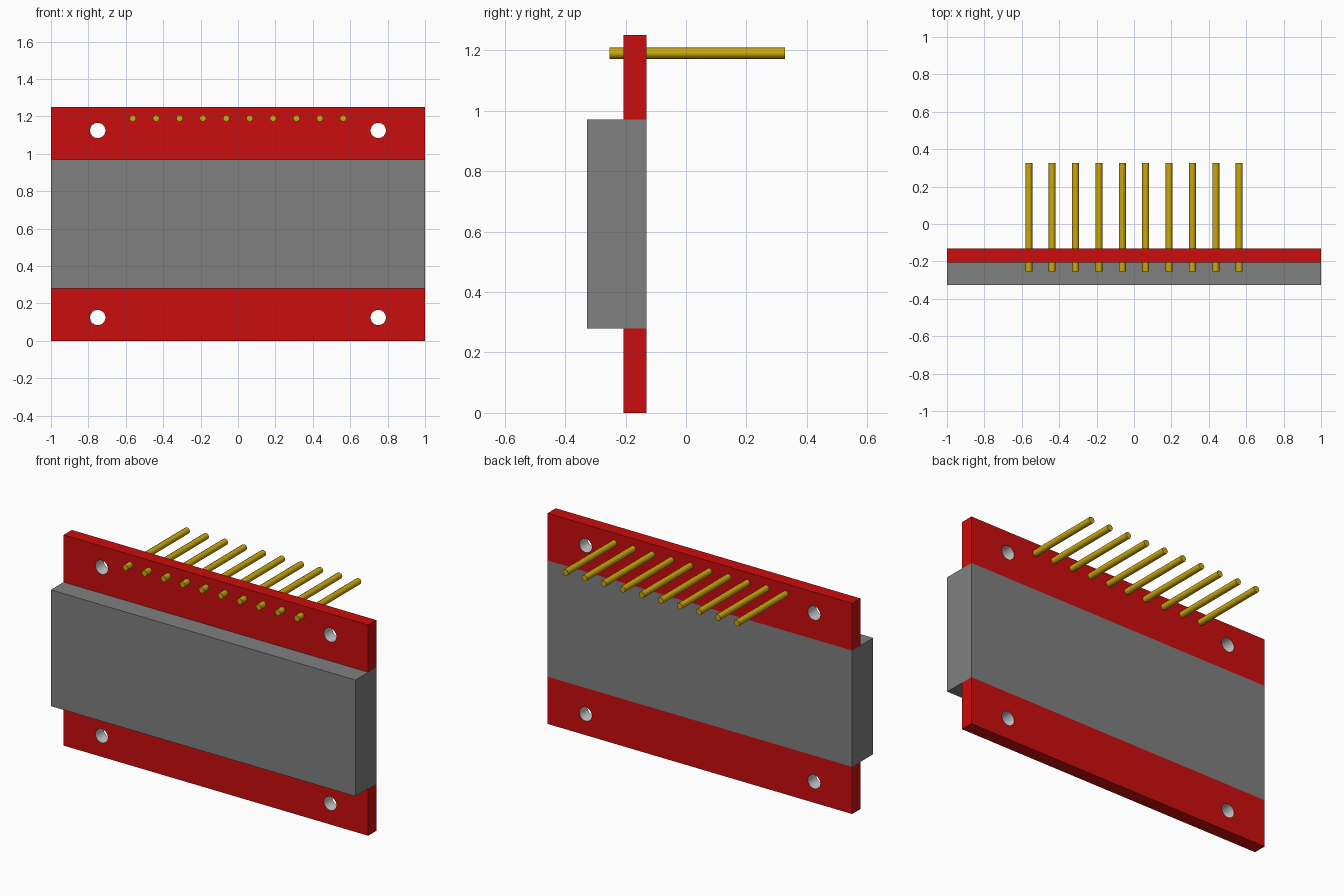
import bpy, math

cube = bpy.data.objects.get("Cube")
if cube:
    bpy.data.objects.remove(cube, do_unlink=True)


def srgb(*c):
    return tuple((v / 12.92 if v <= 0.04045 else ((v + 0.055) / 1.055) ** 2.4) for v in c) + (1.0,)


def material(name, colour):
    m = bpy.data.materials.new(name)
    m.use_nodes = True
    m.diffuse_color = colour
    m.node_tree.nodes["Principled BSDF"].inputs["Base Color"].default_value = colour
    return m


red = material("board red", srgb(0.80, 0.05, 0.05))
grey = material("body grey", srgb(0.50, 0.50, 0.50))
gold = material("pin gold", srgb(0.80, 0.66, 0.05))
silver = material("hole lining", srgb(0.80, 0.80, 0.80))


def box(name, lo, hi, mat):
    bpy.ops.mesh.primitive_cube_add(size=1, location=[(a + b) / 2 for a, b in zip(lo, hi)])
    ob = bpy.context.object
    ob.name = name
    ob.scale = [b - a for a, b in zip(lo, hi)]
    bpy.ops.object.transform_apply(location=True, rotation=False, scale=True)
    ob.data.materials.append(mat)
    return ob


def rod(name, x, z, y0, y1, radius, sides, mat):
    bpy.ops.mesh.primitive_cylinder_add(vertices=sides, radius=radius, depth=y1 - y0,
                                        location=(x, (y0 + y1) / 2, z),
                                        rotation=(math.pi / 2, 0, 0))
    ob = bpy.context.object
    ob.name = name
    bpy.ops.object.transform_apply(location=True, rotation=True, scale=True)
    ob.data.materials.append(mat)
    return ob


FRONT, BOARD, BACK = -0.327, -0.207, -0.13     # body front, board front, shared back
LOW, HIGH, TOP = 0.28, 0.97, 1.25              # body bottom, body top, board top
HOLE_X, HOLE_R = 0.75, 0.041

# Display body, flush with the back of the board
box("display_body", (-1, FRONT, LOW), (1, BACK, HIGH), grey)

# Board strips below and above the body, each drilled with two lined holes
for name, z0, z1, hole_z in (("lower_board", 0, LOW, 0.125), ("upper_board", HIGH, TOP, 1.125)):
    board = box(name, (-1, BOARD, z0), (1, BACK, z1), red)
    board.data.materials.append(silver)
    for x in (-HOLE_X, HOLE_X):
        cutter = rod("hole_cutter", x, hole_z, BOARD - 0.1, BACK + 0.1, HOLE_R, 32, red)
        cutter.hide_render = True
        mod = board.modifiers.new("hole", 'BOOLEAN')
        mod.operation, mod.solver, mod.object = 'DIFFERENCE', 'EXACT', cutter
        bpy.context.view_layer.objects.active = board
        bpy.ops.object.modifier_apply(modifier=mod.name)
        bpy.data.objects.remove(cutter, do_unlink=True)
    # Line the hole walls: faces lying close to a hole axis and facing sideways
    for f in board.data.polygons:
        near = math.hypot(abs(f.center.x) - HOLE_X, f.center.z - hole_z) < HOLE_R * 1.1
        f.material_index = 1 if near and abs(f.normal.y) < 0.5 else 0

# Row of ten header pins through the upper board
for i in range(10):
    rod(f"header_pin_{i + 1}", -0.5625 + 0.125 * i, 1.19, -0.253, 0.327, 0.0185, 8, gold)
    bpy.ops.object.shade_smooth_by_angle(angle=math.radians(50))
